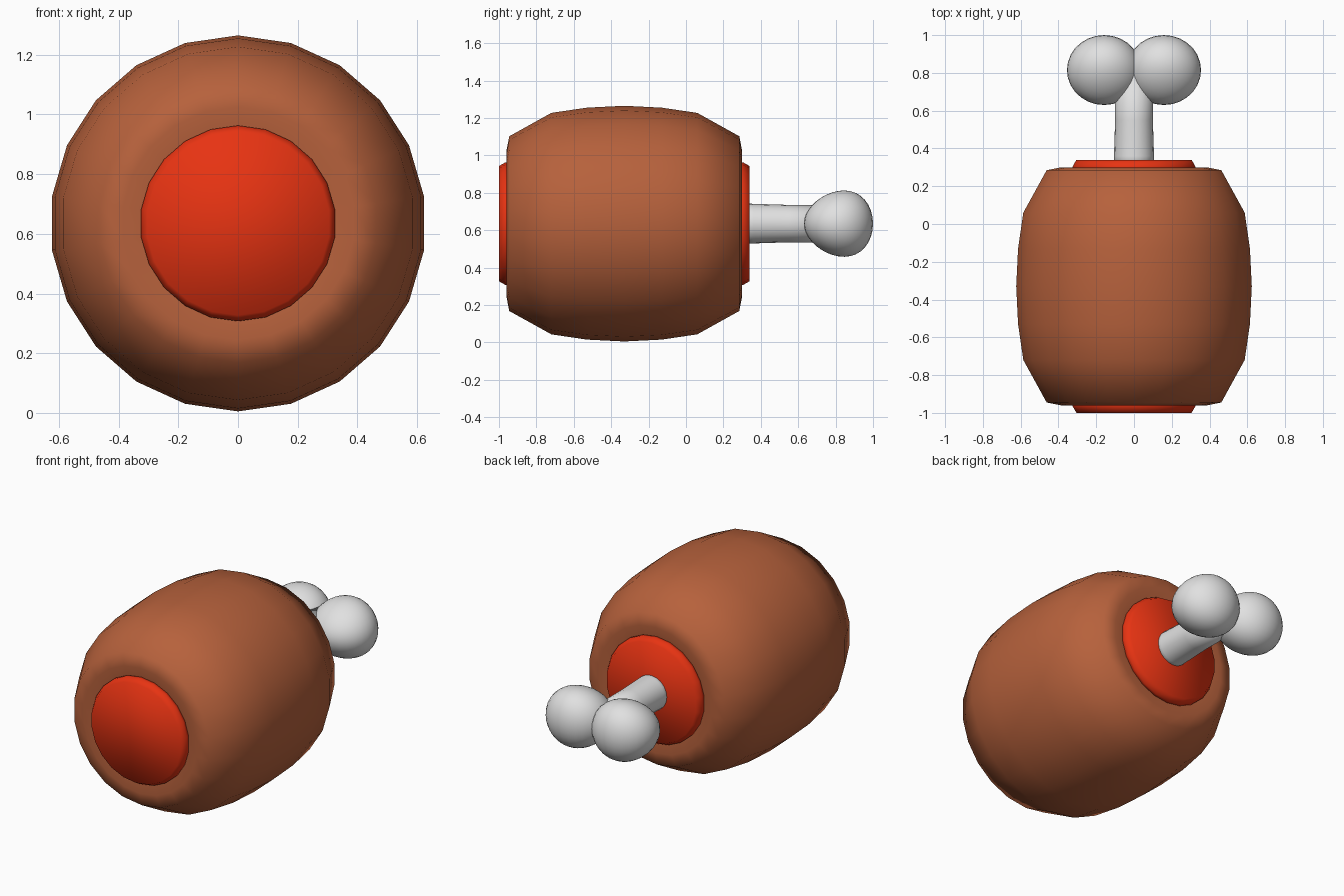
import bpy, bmesh, math

if "Cube" in bpy.data.objects:
    bpy.data.objects.remove(bpy.data.objects["Cube"])

CZ = 0.635      # height of the long axis
MID = -0.33     # middle of the meat along y


def material(name, rgb):
    m = bpy.data.materials.new(name)
    m.diffuse_color = (*rgb, 1)
    m.use_nodes = True
    m.node_tree.nodes["Principled BSDF"].inputs["Base Color"].default_value = m.diffuse_color
    return m


BROWN = material("roast brown", (0.47, 0.12, 0.045))
RED = material("raw red", (0.80, 0.033, 0.006))
BONE = material("bone white", (0.75, 0.75, 0.75))


def finish(name, bm, mat):
    bmesh.ops.recalc_face_normals(bm, faces=bm.faces)
    for f in bm.faces:
        f.smooth = True
    me = bpy.data.meshes.new(name)
    bm.to_mesh(me)
    bm.free()
    me.materials.append(mat)
    ob = bpy.data.objects.new(name, me)
    bpy.context.collection.objects.link(ob)
    return ob


def revolve(name, profile, sides, mat, caps=True):
    """Turn (y, radius) points around the long axis."""
    bm = bmesh.new()
    rings = []
    for y, r in profile:
        angles = [2 * math.pi * i / sides for i in range(sides)]
        rings.append([bm.verts.new((r * math.sin(a), y, CZ + r * math.cos(a))) for a in angles])
    for a, b in zip(rings, rings[1:]):
        for i in range(sides):
            j = (i + 1) % sides
            bm.faces.new((a[i], a[j], b[j], b[i]))
    if caps:
        bm.faces.new(rings[0])
        bm.faces.new(rings[-1])
    return finish(name, bm, mat)


# meat: barrel profile, mirrored about its middle
half = [(0.615, 0.32), (0.63, 0.39), (0.615, 0.467), (0.39, 0.592), (0.20, 0.62)]
profile = [(MID - d, r) for d, r in half] + [(MID, 0.63)]
profile += [(MID + d, r) for d, r in reversed(half)]
revolve("meat", profile, 22, BROWN)

# red cut ends
for name, s in (("front_cut", -1), ("back_cut", 1)):
    revolve(name, [(MID + s * d, r) for d, r in ((0.61, 0.328), (0.635, 0.328), (0.67, 0.308))], 22, RED)

# bone shaft
revolve("bone_shaft", [(0.30, 0.108), (0.36, 0.106), (0.55, 0.10), (0.80, 0.10)], 20, BONE)

# two bone knobs, a little fuller toward the tip
for name, s in (("left_knob", -1), ("right_knob", 1)):
    bm = bmesh.new()
    bmesh.ops.create_uvsphere(bm, u_segments=28, v_segments=18, radius=1)
    for v in bm.verts:
        x, y, z = v.co
        t = 0.185 * y
        v.co = (s * 0.158 + 0.197 * x, 0.815 + t, CZ + 0.175 * z * (1 + 0.9 * t))
    finish(name, bm, BONE)
